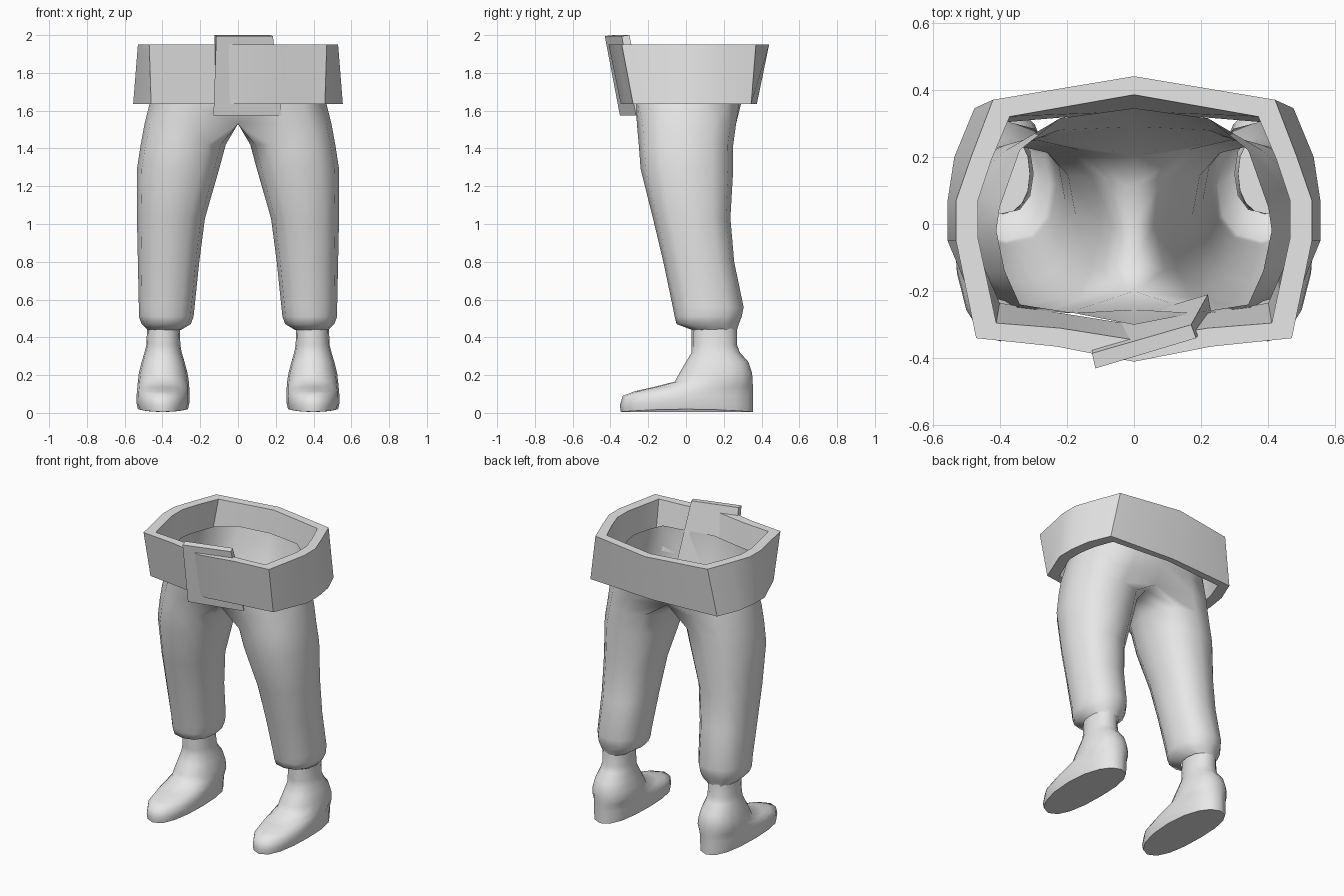
import bpy
import bmesh
import math

cube = bpy.data.objects.get("Cube")
if cube:
    bpy.data.objects.remove(cube, do_unlink=True)

grey = bpy.data.materials.new("plain grey")
grey.use_nodes = True
colour = (0.8, 0.8, 0.8, 1)
grey.diffuse_color = colour
grey.node_tree.nodes["Principled BSDF"].inputs["Base Color"].default_value = colour


def power(v, p):
    return math.copysign(abs(v) ** p, v)


def ring(z, x0, x1, y0, y1, n=12, p=0.85, arch=0.0):
    """Rounded closed outline, starting at the front and running past the outer side."""
    pts = []
    for k in range(n):
        a = math.radians(-90 + 360 * k / n)
        x = (x0 + x1) / 2 + (x1 - x0) / 2 * power(math.cos(a), p)
        y = (y0 + y1) / 2 + (y1 - y0) / 2 * power(math.sin(a), p)
        pts.append((x, y, z + arch * max(0, 1 - (y / 0.35) ** 2)))
    return pts


def strip(bm, low, high, closed):
    """Quads between two rows of vertices."""
    n = len(low)
    for i in range(n if closed else n - 1):
        j = (i + 1) % n
        bm.faces.new((low[i], low[j], high[j], high[i]))


def add_row(bm, pts):
    return [bm.verts.new(p) for p in pts]


def finish(bm, name, mirror=True, angle=40):
    mesh = bpy.data.meshes.new(name)
    bm.to_mesh(mesh)
    bm.free()
    obj = bpy.data.objects.new(name, mesh)
    bpy.context.collection.objects.link(obj)
    mesh.materials.append(grey)
    bpy.ops.object.select_all(action='DESELECT')
    obj.select_set(True)
    bpy.context.view_layer.objects.active = obj
    bpy.ops.object.shade_smooth_by_angle(angle=math.radians(angle))
    if mirror:
        obj.modifiers.new("mirror", 'MIRROR').use_axis[0] = True
    return obj


# Trousers: closed leg rings up to the crotch, then open half rings to the waist
bm = bmesh.new()
leg = [(0.44, 0.30, 0.48, 0.03, 0.27),
       (0.47, 0.25, 0.51, -0.05, 0.28),
       (0.51, 0.235, 0.525, -0.06, 0.295),
       (0.56, 0.23, 0.525, -0.07, 0.305),
       (0.80, 0.205, 0.53, -0.12, 0.255),
       (1.03, 0.175, 0.535, -0.175, 0.235),
       (1.29, 0.10, 0.535, -0.24, 0.25),
       (1.42, 0.065, 0.515, -0.25, 0.25)]
rows = [add_row(bm, ring(*r)) for r in leg]
crotch = ring(1.53, 0.0, 0.495, -0.26, 0.265)
for k, y in zip(range(7, 12), (0.20, 0.11, 0.0, -0.11, -0.20)):
    crotch[k] = (0, y, 1.53)
rows.append(add_row(bm, crotch))
for low, high in zip(rows, rows[1:]):
    strip(bm, low, high, True)
hip = [(0, -0.255), (0.2, -0.265), (0.35, -0.25), (0.43, -0.15), (0.47, -0.02),
       (0.455, 0.10), (0.38, 0.22), (0.22, 0.28), (0, 0.29)]
waist = [(0, -0.30), (0.18, -0.265), (0.34, -0.24), (0.385, -0.14), (0.41, -0.02),
         (0.40, 0.05), (0.34, 0.22), (0.22, 0.315), (0, 0.345)]
low = [rows[-1][k] for k in (11, 0, 1, 2, 3, 4, 5, 6, 7)]
for z, outline in ((1.63, hip), (1.81, waist)):
    high = add_row(bm, [(x, y, z) for x, y in outline])
    strip(bm, low, high, False)
    low = high
finish(bm, "trousers", angle=60)

# Shoes with ankles: stacked outlines from sole to ankle
bm = bmesh.new()
shoe = [(0.005, 0.265, 0.53, -0.345, 0.355, 0.015),
        (0.04, 0.258, 0.537, -0.35, 0.355, 0.01),
        (0.09, 0.257, 0.537, -0.335, 0.355, 0),
        (0.115, 0.258, 0.535, -0.27, 0.355, 0),
        (0.135, 0.258, 0.533, -0.18, 0.354, 0),
        (0.165, 0.26, 0.53, -0.06, 0.353, 0),
        (0.21, 0.267, 0.525, -0.035, 0.35, 0),
        (0.27, 0.283, 0.51, 0.0, 0.33, 0),
        (0.32, 0.298, 0.495, 0.03, 0.285, 0),
        (0.36, 0.305, 0.485, 0.03, 0.27, 0),
        (0.48, 0.31, 0.48, 0.03, 0.27, 0)]
rows = [add_row(bm, ring(*r[:5], n=16, p=0.9, arch=r[5])) for r in shoe]
for low, high in zip(rows, rows[1:]):
    strip(bm, low, high, True)
bm.faces.new(rows[0][::-1])
bm.faces.new(rows[-1])
finish(bm, "shoes", angle=60)

# Belt: four edge outlines from front centre to back centre, joined all round
bm = bmesh.new()
outer_low = [(0, -0.345), (0.23, -0.31), (0.46, -0.28), (0.555, -0.05),
             (0.555, 0.07), (0.535, 0.20), (0.475, 0.345), (0, 0.375)]
outer_top = [(0, -0.41), (0.23, -0.365), (0.47, -0.34), (0.53, -0.05),
             (0.53, 0.07), (0.485, 0.20), (0.42, 0.37), (0, 0.44)]
inner_top = [(0, -0.345), (0.22, -0.31), (0.41, -0.295), (0.465, -0.04),
             (0.465, 0.07), (0.425, 0.19), (0.37, 0.32), (0, 0.385)]
inner_low = [(0, -0.30), (0.22, -0.265), (0.40, -0.235), (0.485, -0.04),
             (0.485, 0.07), (0.465, 0.18), (0.42, 0.30), (0, 0.335)]
rows = [add_row(bm, [(x, y, z) for x, y in o]) for o, z in
        ((outer_low, 1.635), (outer_top, 1.95), (inner_top, 1.95), (inner_low, 1.635))]
for i in range(4):
    strip(bm, rows[i], rows[(i + 1) % 4], False)
finish(bm, "belt", angle=30)

# Buckle: tilted plate that cuts through the belt front
bm = bmesh.new()
low = add_row(bm, [(-0.13, -0.35, 1.575), (0.23, -0.265, 1.575),
                   (0.22, -0.21, 1.59), (-0.12, -0.31, 1.59)])
high = add_row(bm, [(-0.115, -0.43, 1.995), (0.185, -0.34, 1.995),
                    (0.17, -0.30, 2.0), (-0.125, -0.385, 2.0)])
strip(bm, low, high, True)
bm.faces.new(low[::-1])
bm.faces.new(high)
finish(bm, "buckle", mirror=False, angle=20)
